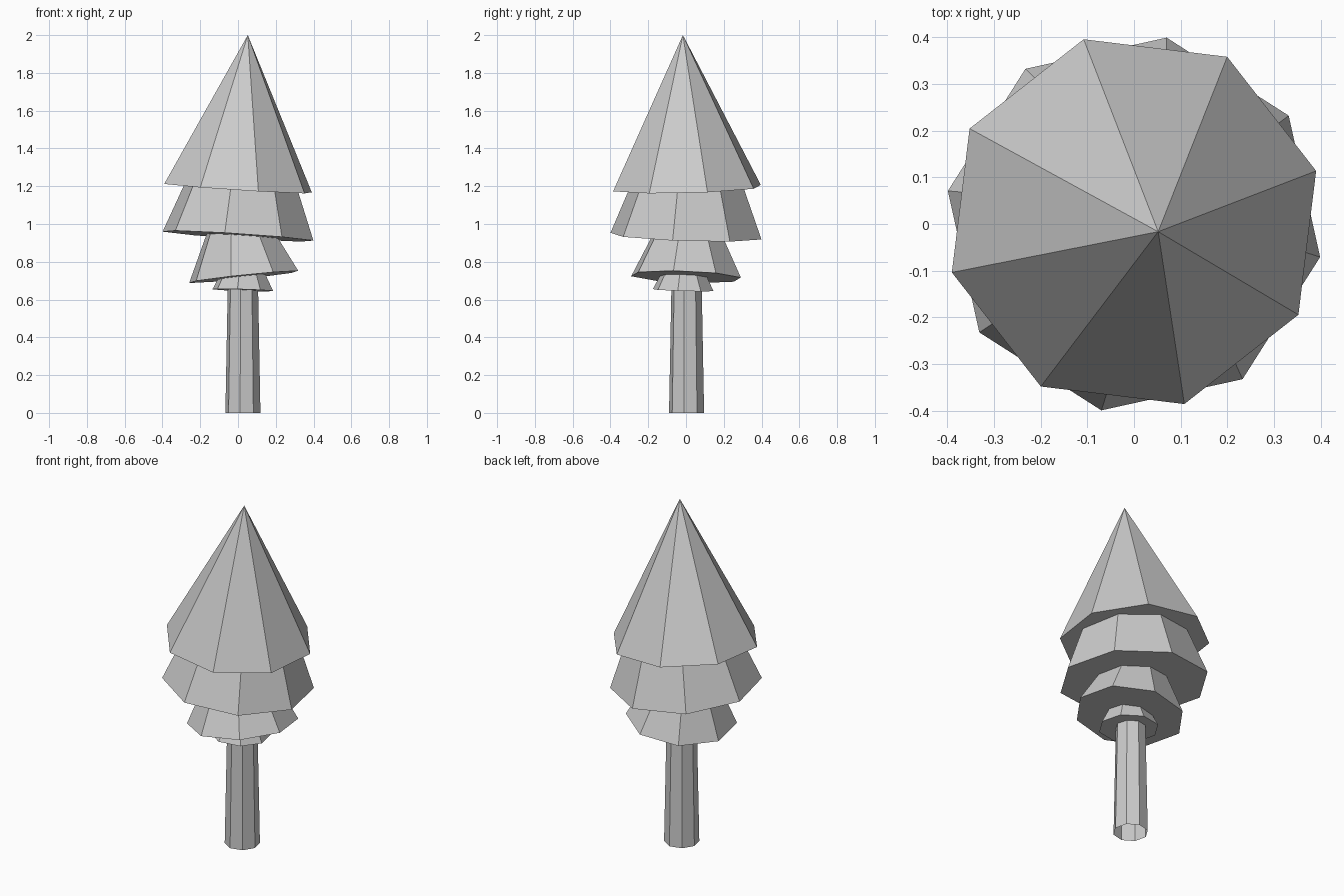
import bpy, bmesh
from math import radians
from mathutils import Matrix, Vector

if "Cube" in bpy.data.objects:
    bpy.data.objects.remove(bpy.data.objects["Cube"])

UP = Vector((0, 0, 1))


def tier(name, centre, r_base, r_top, height, turn, slope, caps=True):
    """Eight-sided frustum whose base plane leans by slope (dz/dx, dz/dy)."""
    bm = bmesh.new()
    bmesh.ops.create_cone(bm, cap_ends=caps, segments=8, radius1=r_base,
                          radius2=r_top, depth=height)
    bmesh.ops.remove_doubles(bm, verts=bm.verts, dist=1e-5)
    normal = Vector((-slope[0], -slope[1], 1))
    lean = UP.rotation_difference(normal).to_matrix().to_4x4()
    bm.transform(Matrix.Translation(centre) @ lean
                 @ Matrix.Rotation(radians(turn), 4, 'Z')
                 @ Matrix.Translation((0, 0, height / 2)))
    mesh = bpy.data.meshes.new(name)
    bm.to_mesh(mesh)
    bm.free()
    obj = bpy.data.objects.new(name, mesh)
    bpy.context.collection.objects.link(obj)
    return obj


# Trunk: open tube, slightly tapered
tier("trunk", (0.026, 0.003, 0), 0.094, 0.081, 0.68, -9, (0.0, 0.0), caps=False)

# Foliage tiers from the bottom up, each turned and leaning differently
tier("collar_foliage", (0.025, -0.015, 0.65), 0.163, 0.105, 0.115, -10, (-0.03, -0.03))
tier("lower_foliage", (0.03, 0.0, 0.72), 0.298, 0.165, 0.27, -13, (0.105, -0.036))
tier("middle_foliage", (0.0, 0.0, 0.936), 0.406, 0.285, 0.31, -10, (-0.065, -0.033))
tier("top_foliage", (0.0, 0.005, 1.19), 0.406, 0.0, 0.812, 15.5, (-0.064, 0.0265))
